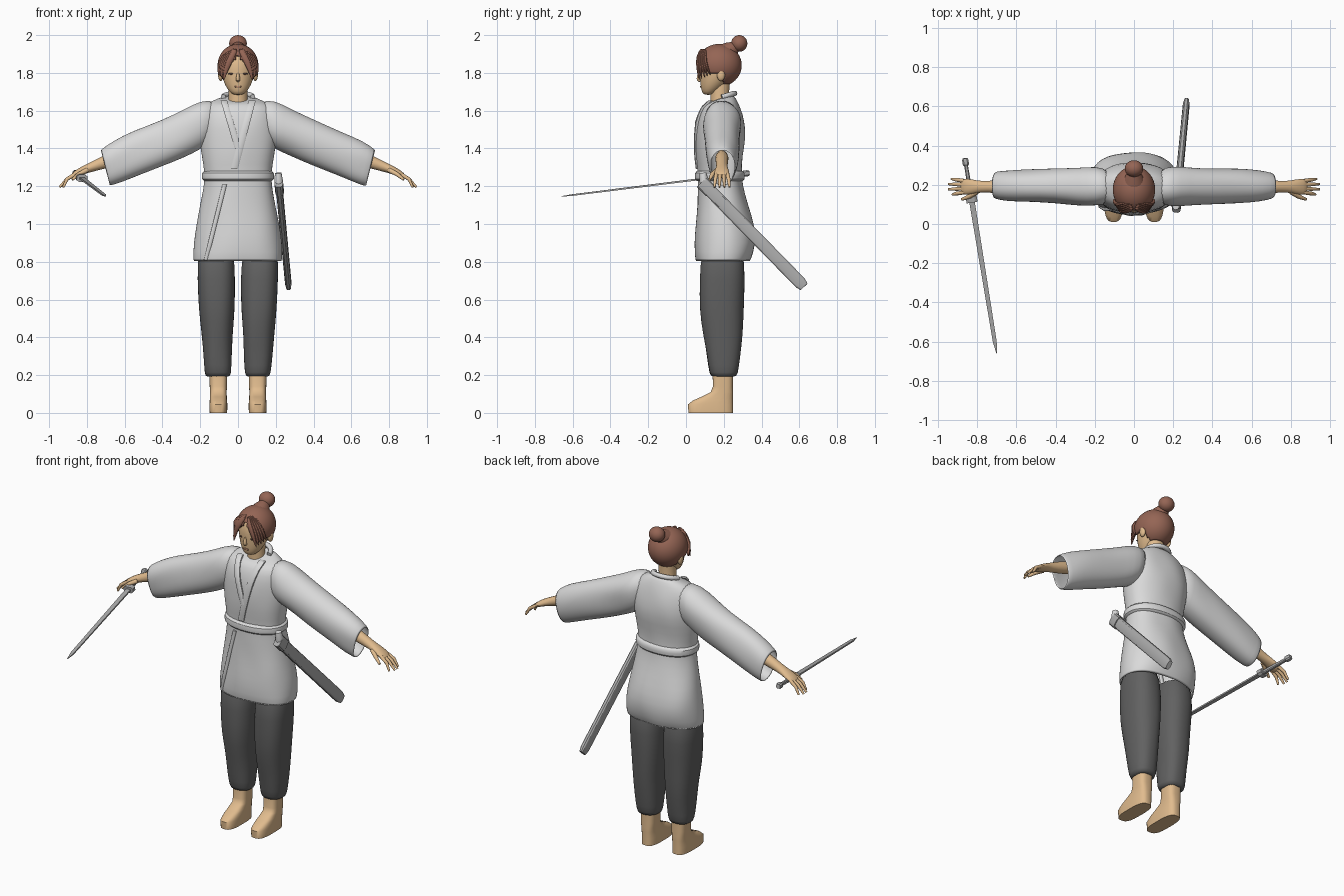
import bpy, bmesh, math
from mathutils import Vector, noise

old = bpy.data.objects.get("Cube")
if old:
    bpy.data.objects.remove(old, do_unlink=True)


def material(name, rgb):
    m = bpy.data.materials.new(name)
    m.use_nodes = True
    m.diffuse_color = (*rgb, 1)
    m.node_tree.nodes["Principled BSDF"].inputs["Base Color"].default_value = (*rgb, 1)
    return m


CLOTH = material("pale cloth", (.7, .7, .7))
TROUSER = material("dark grey cloth", (.12, .12, .12))
SKIN = material("tan skin", (.75, .5, .27))
HAIR = material("brown hair", (.3, .13, .09))
STEEL = material("grey metal", (.42, .42, .42))
DARK = material("dark eyes", (.08, .04, .03))
LIP = material("lip", (.5, .26, .16))


def finish(name, bm, mat, sub=0, thick=0, angle=50):
    bmesh.ops.recalc_face_normals(bm, faces=bm.faces)
    me = bpy.data.meshes.new(name)
    bm.to_mesh(me)
    bm.free()
    me.materials.append(mat)
    for p in me.polygons:
        p.use_smooth = True
    me.set_sharp_from_angle(angle=math.radians(angle))
    ob = bpy.data.objects.new(name, me)
    bpy.context.scene.collection.objects.link(ob)
    if thick:
        mod = ob.modifiers.new("thickness", 'SOLIDIFY')
        mod.thickness, mod.offset = thick, -1
    if sub:
        mod = ob.modifiers.new("smooth", 'SUBSURF')
        mod.levels = mod.render_levels = sub
    return ob


def loft(name, rings, mat, sides=24, power=2, caps=(True, True), fold=0, **opts):
    """Skin rounded sections given as (centre, half axis, half axis)."""
    bm = bmesh.new()
    rows = []
    for c, u, v in rings:
        row = []
        for i in range(sides):
            a = math.tau * (i + .5) / sides
            k = [math.copysign(abs(t) ** (2 / power), t) for t in (math.cos(a), math.sin(a))]
            p = Vector(c) + Vector(u) * k[0] + Vector(v) * k[1]
            if fold:
                p += (p - Vector(c)).normalized() * noise.noise(p * 9) * fold
            row.append(bm.verts.new(p))
        rows.append(row)
    for a, b in zip(rows, rows[1:]):
        for i in range(sides):
            j = (i + 1) % sides
            bm.faces.new((a[i], a[j], b[j], b[i]))
    for row, cap in zip((rows[0], rows[-1]), caps):
        if cap:
            bm.faces.new(row)
    return finish(name, bm, mat, **opts)


def stack(rows, x=0, tilt=0):
    """Level sections from rows of (height, half width, front, back)."""
    return [((x, (f + b) / 2, z), (w, 0, 0), (0, (b - f) / 2, tilt)) for z, w, f, b in rows]


def front(rows, x, z):
    """Front surface point of a stack at the given x and z."""
    for lo, hi in zip(rows, rows[1:]):
        if lo[0] <= z <= hi[0]:
            t = (z - lo[0]) / (hi[0] - lo[0])
            w, f, b = [lo[i] + (hi[i] - lo[i]) * t for i in (1, 2, 3)]
            return Vector((x, (f + b) / 2 - (b - f) / 2 * math.sqrt(max(0, 1 - (x / w) ** 2)), z))


def tube(name, pts, radii, mat, sides=10, flat=1, **opts):
    """Tapered tube along points; flat squashes it along its second axis."""
    pts = [Vector(p) for p in pts]
    rings = []
    for i, (p, r) in enumerate(zip(pts, radii)):
        d = (pts[min(i + 1, len(pts) - 1)] - pts[max(i - 1, 0)]).normalized()
        u = d.cross(Vector((0, 1, 0))).normalized()
        rings.append((p, u * r, d.cross(u) * r * flat))
    return loft(name, rings, mat, sides, **opts)


def ball(name, c, size, mat, seg=24):
    bm = bmesh.new()
    bmesh.ops.create_uvsphere(bm, u_segments=seg, v_segments=seg // 2, radius=1)
    for v in bm.verts:
        v.co = Vector(c) + Vector(size) * v.co
    return finish(name, bm, mat)


# Robe body, with belt
robe = [(.8, .237, .05, .34), (.9, .235, .042, .375), (1, .22, .052, .36),
        (1.1, .2, .058, .33), (1.2, .18, .065, .3), (1.27, .177, .065, .29),
        (1.36, .19, .055, .3), (1.46, .205, .053, .32), (1.55, .2, .058, .31),
        (1.62, .185, .085, .285), (1.65, .14, .11, .265), (1.67, .075, .13, .25)]
rings = stack(robe)
for i, lift in ((-2, .012), (-1, .024)):
    c, u, v = rings[i]
    rings[i] = (c, u, (0, v[1], lift))
loft("robe", rings, CLOTH, 32, 2.2, (False, True), .01, sub=1, thick=.008)
loft("belt", stack([(1.222, .178, .06, .3), (1.232, .193, .045, .312),
                    (1.275, .193, .045, .312), (1.287, .175, .06, .3)]), CLOTH, 32, 2.2, sub=1)


# Lapels and overlapping front edge, following the robe
def band(name, ends, width, steps=9):
    (xa, za), (xb, zb) = ends
    pts = [front(robe, xa + (xb - xa) * i / steps, za + (zb - za) * i / steps) for i in range(steps + 1)]
    return loft(name, [(p, (width, 0, 0), (0, .012, 0)) for p in pts], CLOTH, 8, 4)


band("left_lapel", ((.075, 1.655), (-.02, 1.29)), .02)
band("right_lapel", ((-.075, 1.655), (.0, 1.4)), .018)
band("skirt_overlap", ((-.07, 1.21), (-.17, .81)), .012)
tube("collar", [(.078 * math.cos(a), .19 + .068 * math.sin(a), 1.672 + .02 * math.sin(a))
                for a in (math.pi * i / 10 for i in range(11))], [.014] * 11, CLOTH)

# Limbs, one side at a time
for s, side in ((1, "left"), (-1, "right")):
    sleeve = [(.1, 1.66, .13, 1.44, .1, .28), (.2, 1.65, .2, 1.40, .09, .295),
              (.28, 1.61, .28, 1.36, .095, .29), (.4, 1.55, .38, 1.31, .105, .285),
              (.56, 1.49, .53, 1.26, .11, .28), (.66, 1.44, .62, 1.22, .115, .275),
              (.73, 1.39, .68, 1.20, .125, .265)]
    loft(side + "_sleeve",
         [((s * (a + c) / 2, (f + k) / 2, (b + d) / 2), (s * (a - c) / 2, 0, (b - d) / 2), (0, (k - f) / 2, 0))
          for a, b, c, d, f, k in sleeve], CLOTH, 24, 2.2, (True, False), .012, sub=1, thick=.008)
    # Forearm, palm and fingers
    arm = [(.58, 1.37, .04, .04), (.7, 1.33, .033, .034), (.78, 1.3, .024, .028),
           (.82, 1.285, .02, .038), (.86, 1.265, .016, .042), (.885, 1.25, .01, .038)]
    loft(side + "_forearm", [((s * x, .19, z), (s * h * .4, 0, h), (0, w, 0)) for x, z, h, w in arm],
         SKIN, 14, sub=1)
    for i in range(4):
        y = .161 + .0195 * i
        reach = (.925, .945, .945, .93)[i]
        tube(f"{side}_finger_{i + 1}", [(s * .865, y, 1.262), (s * .905, y + (i - 1.5) * .004, 1.238),
                                        (s * reach, y + (i - 1.5) * .007, 1.195)], (.011, .01, .006), SKIN, 8)
    tube(side + "_thumb", [(s * .8, .165, 1.285), (s * .84, .14, 1.265), (s * .878, .125, 1.235)],
         (.014, .012, .007), SKIN, 8)
    # Trouser leg and foot
    leg = [(.19, .06, .14, .26), (.2, .068, .125, .272), (.3, .076, .11, .285), (.42, .082, .09, .3),
           (.55, .095, .068, .305), (.7, .1, .07, .31), (.9, .1, .075, .31)]
    rings = [((s * (.105 + (z - .2) * .02), c[1], z), u, v) for (c, u, v), (z, *_) in zip(stack(leg), leg)]
    loft(side + "_trouser_leg", rings, TROUSER, 24, 2.4, fold=.008, sub=1)
    foot = [(0, .047, .012, .25), (.045, .048, .01, .25), (.065, .046, .035, .25), (.085, .045, .08, .25),
            (.11, .044, .13, .25), (.14, .046, .142, .248), (.25, .048, .14, .25)]
    loft(side + "_foot", stack(foot, s * .104), SKIN, 24, 3)
    ball(side + "_ear", (s * .092, .185, 1.79), (.014, .022, .034), SKIN, 12)

# Neck and head
loft("neck", stack([(1.58, .06, .13, .24), (1.66, .05, .13, .225), (1.77, .05, .13, .235)]), SKIN)
face = [(1.683, .026, .095, .14), (1.7, .046, .083, .17), (1.735, .07, .076, .21), (1.79, .088, .073, .255),
        (1.85, .092, .07, .27), (1.91, .075, .095, .25), (1.94, .03, .14, .21)]
loft("head", stack(face), SKIN, 28, sub=1)
tube("nose", [(0, .072, 1.805), (0, .066, 1.78), (0, .066, 1.762), (0, .078, 1.755)],
     (.005, .01, .013, .008), SKIN, sub=1)
ball("mouth", front(face, 0, 1.727), (.02, .004, .005), LIP, 12)
for s, side in ((1, "left"), (-1, "right")):
    ball(side + "_eye", front(face, s * .037, 1.795), (.015, .004, .005), DARK, 12)

# Hair cap, cut away round the face, ears and nape
bm = bmesh.new()
bmesh.ops.create_uvsphere(bm, u_segments=48, v_segments=32, radius=1)
for v in bm.verts:
    v.co = Vector((0, .175, 1.84)) + Vector((.108, .12, .113)) * v.co


def bare(p):
    brow = p.y < .13 and abs(p.x) < .085 and p.z < 1.895 - abs(p.x)
    return brow or (p.y < .2 and p.z < 1.8) or p.z < 1.74


bmesh.ops.delete(bm, geom=[f for f in bm.faces if bare(f.calc_center_median())], context='FACES')
finish("hair_cap", bm, HAIR, thick=.012)

# Swept fringe locks, topknot and its base
for s, side in ((1, "left"), (-1, "right")):
    for i in range(5):
        tube(f"{side}_lock_{i + 1}",
             [(s * .008, .085 + .008 * i, 1.93), (s * (.035 + .011 * i), .062 + .008 * i, 1.885),
              (s * (.062 + .009 * i), .062 + .012 * i, 1.83),
              (s * (.078 + .006 * i), .07 + .015 * i, 1.755 + .008 * i)],
             (.012, .02, .017, .003), HAIR, 8, .6, sub=1)
tube("topknot_base", [(0, .2, 1.89), (0, .24, 1.925), (0, .275, 1.95)], (.07, .045, .022), HAIR, 16)
ball("topknot", (0, .282, 1.956), (.047, .043, .044), HAIR)


# Sword and scabbard: straight shapes from (distance, half width, half depth)
def straight(name, start, end, rows, mat, up, sides=8, power=3):
    a, b = Vector(start), Vector(end)
    d = (b - a).normalized()
    u = d.cross(Vector(up)).normalized()
    v = u.cross(d)
    return loft(name, [(a + (b - a) * t, u * w, v * h) for t, w, h in rows], mat, sides, power, angle=30)


POMMEL, TIP = (-.862, .335, 1.27), (-.7, -.66, 1.146)
UP = (0, 0, 1)
straight("sword_blade", POMMEL, TIP, [(.2, .02, .007), (.94, .014, .006), (1, .002, .002)], STEEL, UP, 4, 2)
straight("sword_grip", POMMEL, TIP, [(.02, .01, .01), (.2, .012, .012)], STEEL, UP)
straight("sword_pommel", POMMEL, TIP, [(0, .012, .012), (.01, .017, .017), (.03, .017, .017), (.04, .01, .01)], STEEL, UP)
straight("sword_guard", POMMEL, TIP, [(.195, .03, .02), (.225, .03, .02)], STEEL, UP)
MOUTH, END = (.217, .1, 1.205), (.268, .625, .668)
SIDE = (1, 0, 0)
straight("scabbard", MOUTH, END, [(0, .032, .018), (.1, .034, .018), (.96, .034, .017), (1, .026, .013)], STEEL, SIDE, 12)
straight("scabbard_collar", MOUTH, END, [(-.03, .038, .023), (.06, .038, .023)], STEEL, SIDE, 12)
tube("scabbard_cord", [(.213, .09, 1.27), (.215, .095, 1.23), (.217, .1, 1.19)], (.018, .024, .02), CLOTH)
